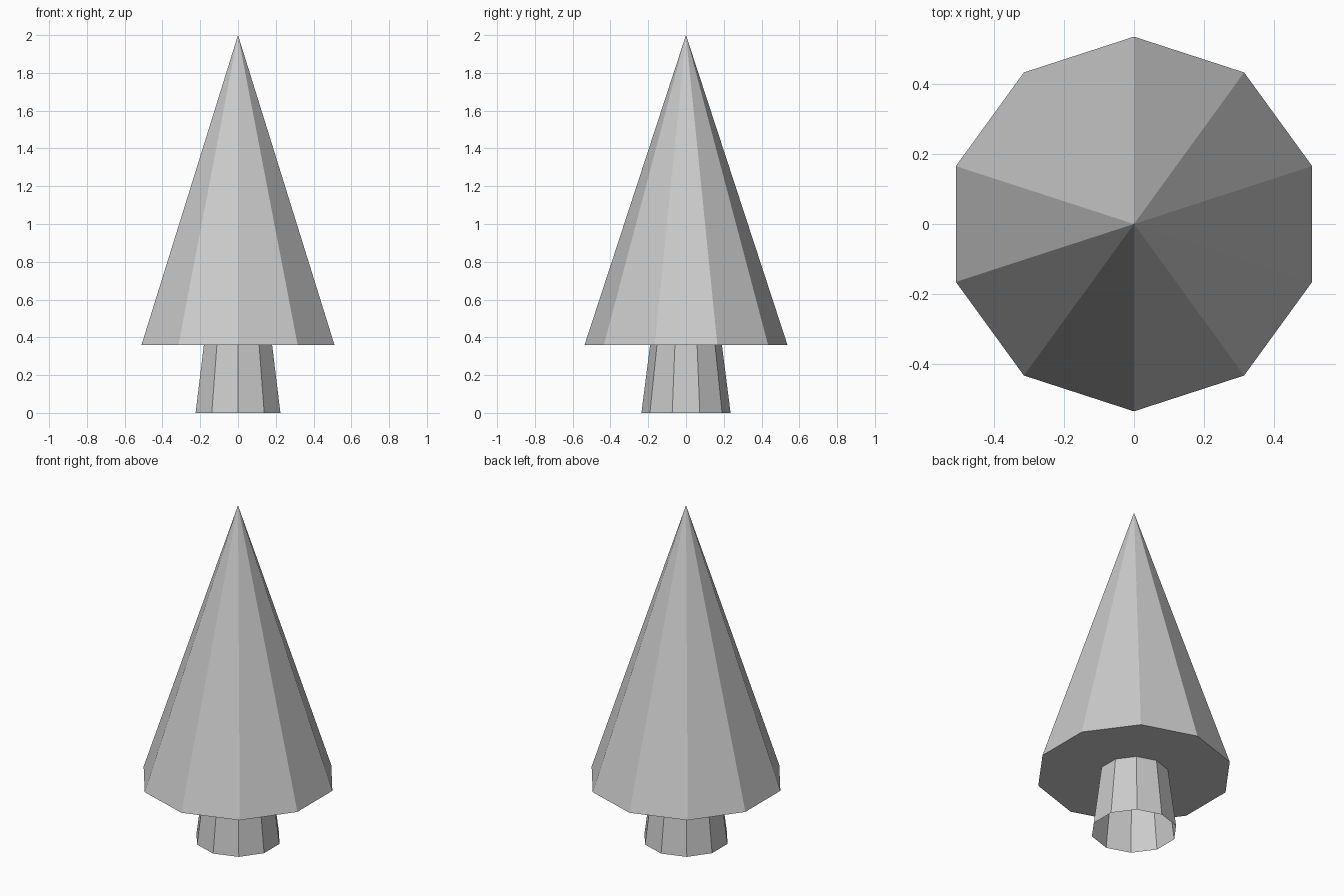
import bpy, bmesh
from math import pi, sin, cos

if "Cube" in bpy.data.objects:
    bpy.data.objects.remove(bpy.data.objects["Cube"])

SIDES = 10


def faceted(name, profile):
    """Revolve a (radius, height) profile into a flat-sided, open-ended form."""
    bm = bmesh.new()
    rings = []
    for r, z in profile:
        rings.append([bm.verts.new((-r * sin(2 * pi * i / SIDES),
                                    r * cos(2 * pi * i / SIDES), z))
                      for i in range(SIDES)])
    for low, high in zip(rings, rings[1:]):
        for i in range(SIDES):
            j = (i + 1) % SIDES
            bm.faces.new((low[i], low[j], high[j], high[i]))
    # Collapse zero-radius rings to a single tip
    bmesh.ops.remove_doubles(bm, verts=bm.verts, dist=1e-4)
    mesh = bpy.data.meshes.new(name)
    bm.to_mesh(mesh)
    bm.free()
    obj = bpy.data.objects.new(name, mesh)
    bpy.context.collection.objects.link(obj)
    return obj


# Tapered trunk, open underneath
faceted("trunk", [(0.236, 0), (0.19, 0.36)])

# Foliage: underside around the trunk, then the cone up to the tip
faceted("foliage", [(0.19, 0.36), (0.537, 0.36), (0, 2)])
